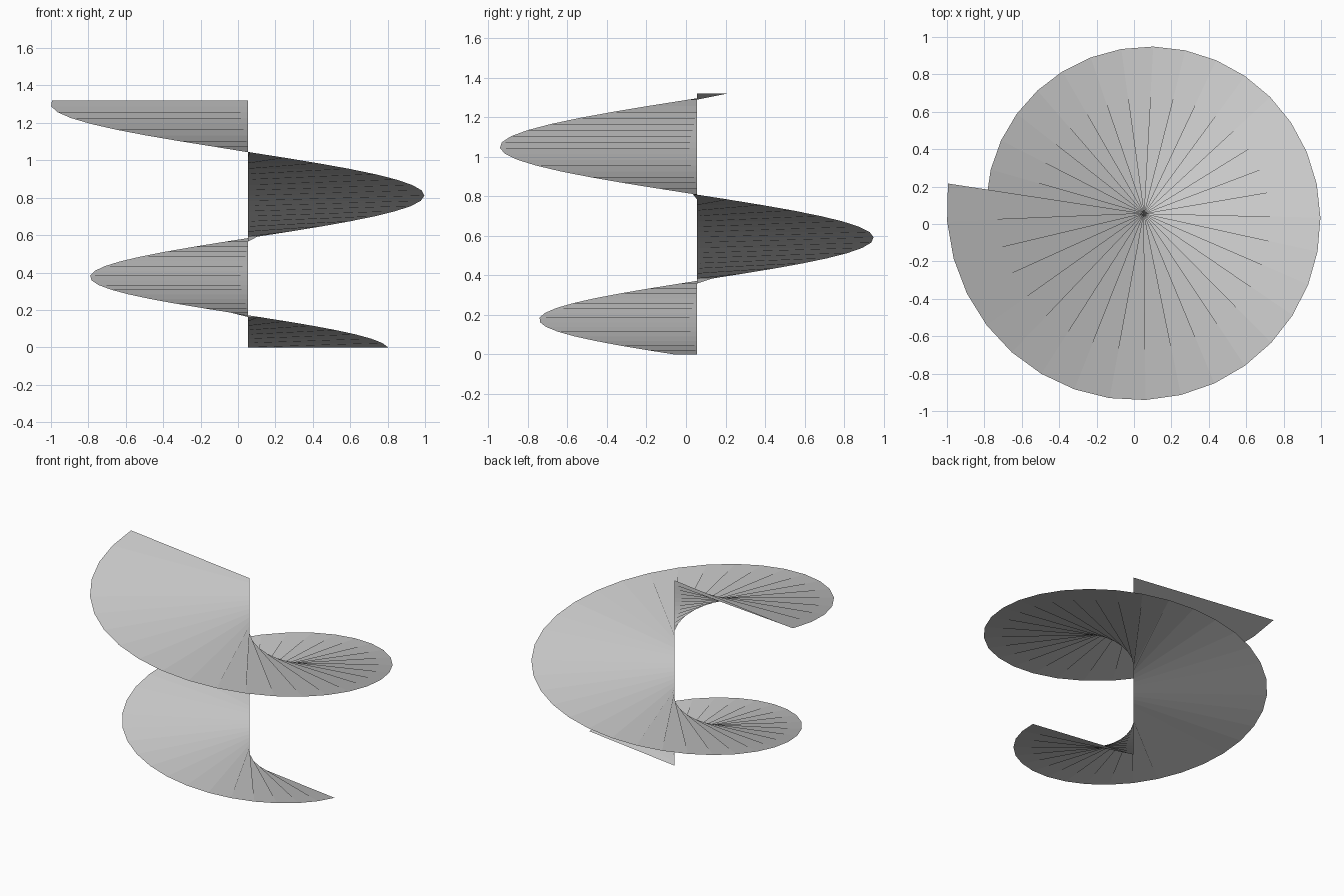
import bpy, bmesh, math

if "Cube" in bpy.data.objects:
    bpy.data.objects.remove(bpy.data.objects["Cube"])

# Spiral ramp: horizontal spokes climbing an upright axis, growing by a constant ratio
AXIS = (0.053, 0.056)
R_START, R_END = 0.759, 1.06
HEIGHT = 1.32
SEGMENTS = 49
START, SWEEP = math.radians(-8.7), math.radians(-540)
ratio = R_END / R_START

bm = bmesh.new()
prev = None
for i in range(SEGMENTS + 1):
    t = i / SEGMENTS
    growth = ratio ** t
    z = HEIGHT * (growth - 1) / (ratio - 1)
    a = START + SWEEP * t
    r = R_START * growth
    inner = bm.verts.new((AXIS[0], AXIS[1], z))
    outer = bm.verts.new((AXIS[0] + r * math.cos(a), AXIS[1] + r * math.sin(a), z))
    if prev:
        # wound so that the faces look upwards
        bm.faces.new((prev[0], inner, outer, prev[1]))
    prev = (inner, outer)

bm.normal_update()
if sum(f.normal.z for f in bm.faces) < 0:
    bmesh.ops.reverse_faces(bm, faces=bm.faces[:])

mesh = bpy.data.meshes.new("spiral_ramp")
bm.to_mesh(mesh)
bm.free()
bpy.context.collection.objects.link(bpy.data.objects.new("spiral_ramp", mesh))
